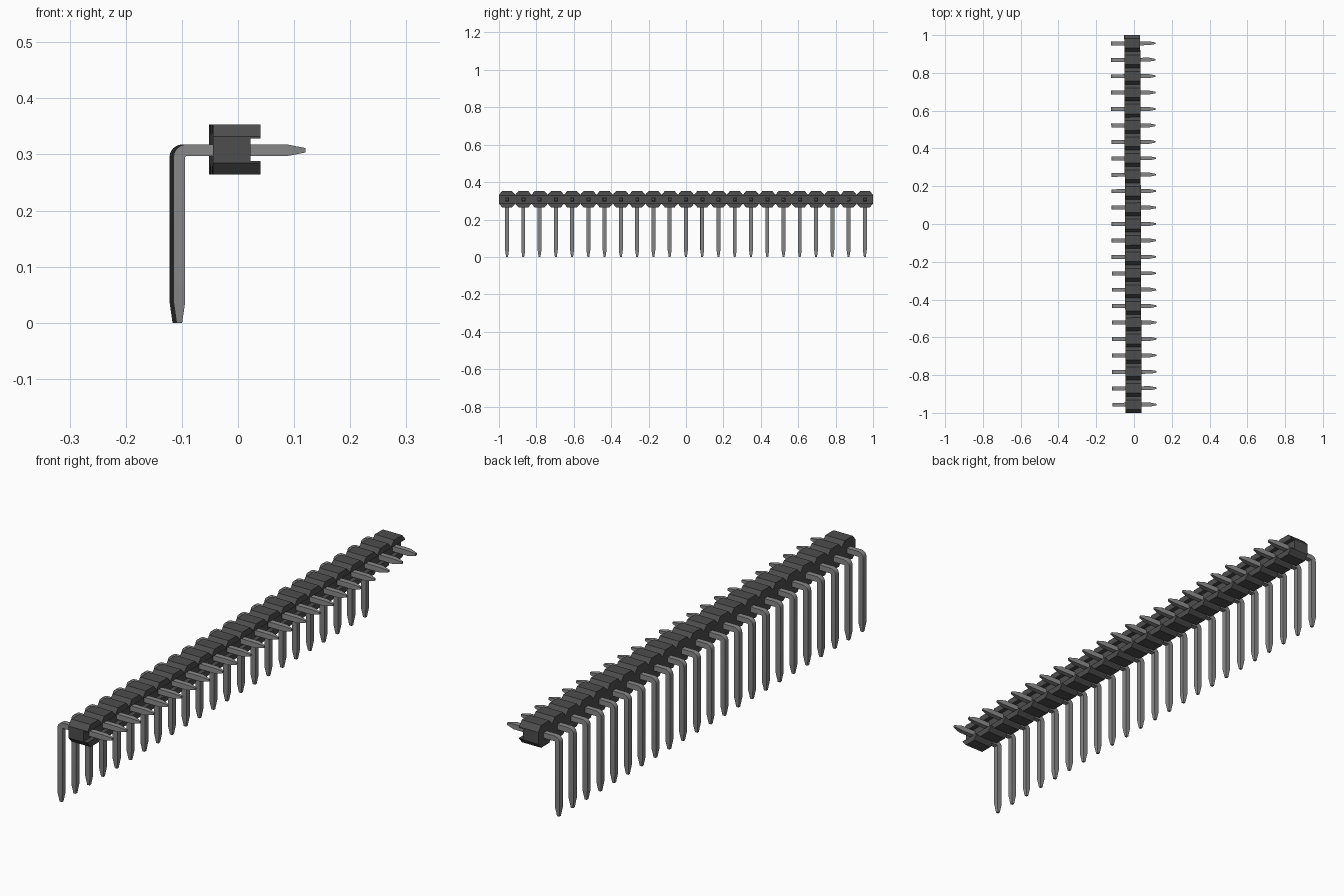
import bpy, bmesh, math
from mathutils import Matrix, Vector

COUNT = 23
PITCH = 2 / COUNT
TURN = Matrix.Rotation(0.0037, 4, 'Z')   # the strip sits very slightly turned

cube = bpy.data.objects.get("Cube")
if cube:
    bpy.data.objects.remove(cube, do_unlink=True)


def material(name, value):
    mat = bpy.data.materials.new(name)
    mat.use_nodes = True
    colour = (value, value, value, 1)
    mat.diffuse_color = colour
    mat.node_tree.nodes["Principled BSDF"].inputs["Base Color"].default_value = colour
    return mat


def finish(name, bm, mat):
    bmesh.ops.recalc_face_normals(bm, faces=bm.faces)
    mesh = bpy.data.meshes.new(name)
    bm.to_mesh(mesh)
    bm.free()
    mesh.materials.append(mat)
    obj = bpy.data.objects.new(name, mesh)
    bpy.context.collection.objects.link(obj)
    obj.matrix_world = TURN
    return obj


def prism(bm, outline, x0, x1):
    """Extrude a (y, z) outline along x."""
    face = bm.faces.new([bm.verts.new((x0, y, z)) for y, z in outline])
    moved = bmesh.ops.extrude_face_region(bm, geom=[face])["geom"]
    bmesh.ops.translate(bm, vec=(x1 - x0, 0, 0),
                        verts=[v for v in moved if isinstance(v, bmesh.types.BMVert)])


plastic = material("dark plastic", 0.075)
metal = material("grey metal", 0.25)

# Housing: a row of joined blocks with chamfered corners
BOTTOM, TOP, CUT_Y, CUT_Z = 0.264, 0.353, 0.018, 0.021
upper, lower = [(-1, TOP - CUT_Z)], [(-1, BOTTOM + CUT_Z)]
for i in range(COUNT):
    y0, y1 = -1 + i * PITCH, -1 + (i + 1) * PITCH
    upper += [(y0 + CUT_Y, TOP), (y1 - CUT_Y, TOP), (y1, TOP - CUT_Z)]
    lower += [(y0 + CUT_Y, BOTTOM), (y1 - CUT_Y, BOTTOM), (y1, BOTTOM + CUT_Z)]
bm = bmesh.new()
prism(bm, upper + lower[::-1], -0.048, 0.0365)
housing = finish("housing", bm, plastic)

# Groove running the length of the pin side
bm = bmesh.new()
prism(bm, [(-1.1, 0.288), (1.1, 0.288), (1.1, 0.328), (-1.1, 0.328)], 0.0185, 0.08)
cutter = finish("groove_cutter", bm, plastic)
cutter.hide_render = True
groove = housing.modifiers.new("groove", 'BOOLEAN')
groove.operation = 'DIFFERENCE'
groove.solver = 'EXACT'
groove.object = cutter
bpy.context.view_layer.objects.active = housing
bpy.ops.object.modifier_apply(modifier=groove.name)
bpy.data.objects.remove(cutter, do_unlink=True)

# Pins: square wire swept down, round the bend and out, with tapered ends
HALF = 0.0104
INNER = 0.002
pivot = Vector((-0.0977 + INNER, 0, 0.297 - INNER))
leg_x = pivot.x - INNER - HALF
arm_z = pivot.z + INNER + HALF
sections = [(leg_x, 0, 0, 0.005), (leg_x, 0.037, 0, HALF)]
STEPS = 6
for k in range(STEPS + 1):
    a = math.pi / 2 * k / STEPS
    r = INNER + HALF
    sections.append((pivot.x - r * math.cos(a), pivot.z + r * math.sin(a), a, HALF))
sections += [(0.0835, arm_z, math.pi / 2, HALF), (0.1165, arm_z, math.pi / 2, 0.004)]


def pin(bm, y):
    rings = []
    for x, z, a, h in sections:
        out = Vector((-math.cos(a), 0, math.sin(a)))
        rings.append([bm.verts.new(Vector((x, y + sy * h, z)) + out * so * h)
                      for sy, so in ((-1, -1), (1, -1), (1, 1), (-1, 1))])
    for r0, r1 in zip(rings, rings[1:]):
        for i in range(4):
            j = (i + 1) % 4
            bm.faces.new((r0[i], r0[j], r1[j], r1[i]))
    bm.faces.new(rings[0])
    bm.faces.new(rings[-1])


bm = bmesh.new()
for i in range(COUNT):
    pin(bm, -1 + (i + 0.5) * PITCH)
pins = finish("pins", bm, metal)

# Smooth only the bends
bpy.ops.object.select_all(action='DESELECT')
pins.select_set(True)
bpy.context.view_layer.objects.active = pins
bpy.ops.object.shade_smooth_by_angle(angle=math.radians(30))
